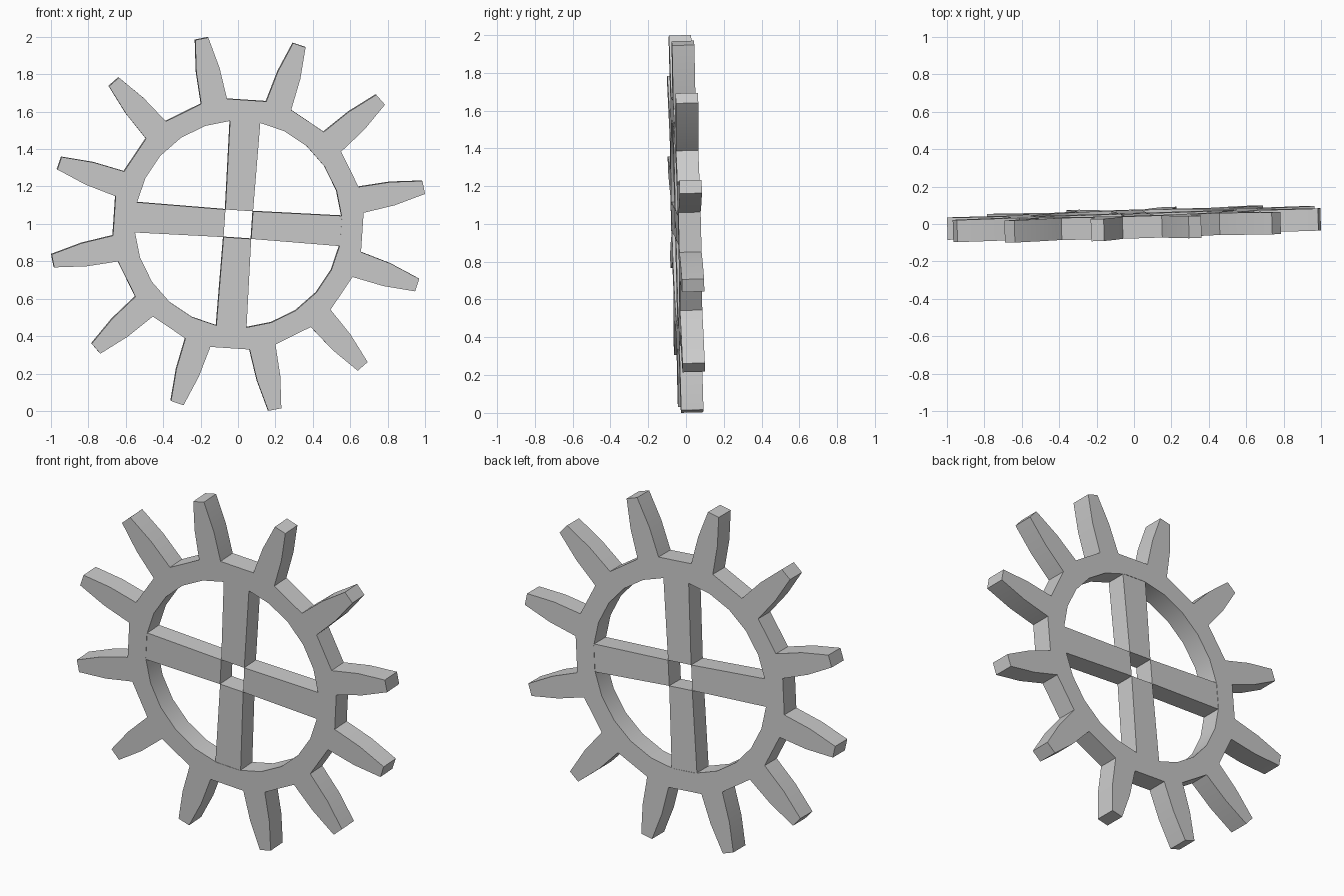
import bpy, bmesh
from math import sin, cos, radians

if "Cube" in bpy.data.objects:
    bpy.data.objects.remove(bpy.data.objects["Cube"])

TEETH, SPIN = 12, -3.8
THICK = 0.118


def polar(r, deg):
    a = radians(deg + SPIN)
    return (r * cos(a), r * sin(a))


def rotate(u, v, deg):
    a = radians(deg + SPIN)
    return (u * cos(a) - v * sin(a), u * sin(a) + v * cos(a))


def plate(name, polys, thick):
    """Extrude a set of flat polygons (front view x, z) into a tilted plate."""
    bm = bmesh.new()
    for p in polys:
        bm.faces.new([bm.verts.new((x, -thick / 2, z)) for x, z in p])
    bmesh.ops.remove_doubles(bm, verts=bm.verts[:], dist=1e-4)
    front = bm.faces[:]
    ext = bmesh.ops.extrude_face_region(bm, geom=front, use_keep_orig=True)
    moved = [g for g in ext["geom"] if isinstance(g, bmesh.types.BMVert)]
    bmesh.ops.translate(bm, verts=moved, vec=(0, thick, 0))
    bmesh.ops.recalc_face_normals(bm, faces=bm.faces[:])
    me = bpy.data.meshes.new(name)
    bm.to_mesh(me)
    bm.free()
    ob = bpy.data.objects.new(name, me)
    bpy.context.collection.objects.link(ob)
    ob.location = (0, 0, 1)
    ob.rotation_euler = (0.027, 0, 0.03)
    bpy.context.view_layer.objects.active = ob
    bpy.ops.object.select_all(action='DESELECT')
    ob.select_set(True)
    bpy.ops.object.shade_smooth_by_angle(angle=radians(30))
    return ob


# Toothed rim: ring segments plus tapered, slightly bulging teeth
RIM, ROOT, MID, TIP = (0.555, 7.5), (0.673, 6.0), (0.843, 4.3), (1.0115, 2.0)
polys = []
for i in range(TEETH):
    c = 15 + 30 * i
    levels = [RIM, ROOT, MID, TIP]
    for (r0, a0), (r1, a1) in zip(levels, levels[1:]):
        polys.append([polar(r0, c - a0), polar(r1, c - a1),
                      polar(r1, c + a1), polar(r0, c + a0)])
    n = c + 30
    polys.append([polar(RIM[0], c + RIM[1]), polar(ROOT[0], c + ROOT[1]),
                  polar(ROOT[0], n - ROOT[1]), polar(RIM[0], n - RIM[1])])
plate("toothed_rim", polys, THICK)

# Four spokes meeting at the corners of a small square hub hole
spokes = [[rotate(u, v, 90 * k) for u, v in
           ((0.074, -0.074), (0.552, -0.081), (0.552, 0.081), (0.074, 0.074))]
          for k in range(4)]
for k, s in enumerate(spokes):
    plate(f"spoke_{k + 1}", [s], THICK - 0.004)
